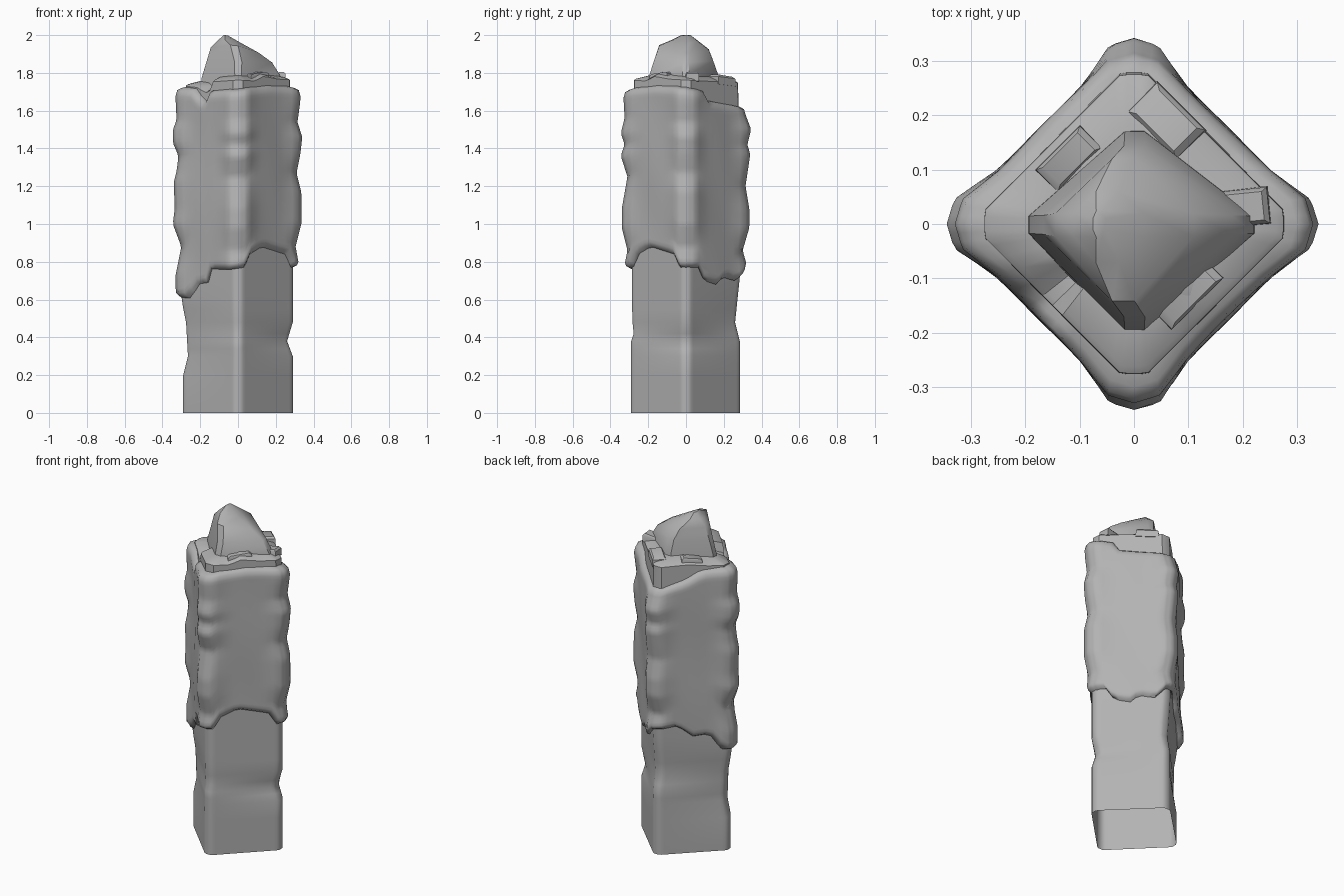
import bpy, bmesh, math

if "Cube" in bpy.data.objects:
    bpy.data.objects.remove(bpy.data.objects["Cube"])

FR = [-.44, -.36, -.28, -.2, -.13, -.09, -.045, 0, .045, .09, .13, .2, .28, .36, .44, .5]
TS = [k + f for k in range(4) for f in FR]   # perimeter: 0 front, 1 right, 2 back, 3 left
OUT = [(0, -1), (1, 0), (0, 1), (-1, 0)]

STONE = bpy.data.materials.new("dark_stone")
STONE.diffuse_color = (.45, .45, .45, 1)
STONE.use_nodes = True
STONE.node_tree.nodes["Principled BSDF"].inputs["Base Color"].default_value = STONE.diffuse_color


def lerp(pts, x):
    """Piecewise linear lookup in a short profile."""
    if x <= pts[0][0]:
        return pts[0][1]
    for (a, p), (b, q) in zip(pts, pts[1:]):
        if x <= b:
            return p + (q - p) * (x - a) / (b - a)
    return pts[-1][1]


def diamond(t, d, r, slope=0.0):
    """Point on a diamond of half diagonal d, its corners cut back to r."""
    k = math.floor(t + .5 - 1e-6)
    v = (t - k) * d
    u = min(d - abs(v), r - slope * abs(v))
    ox, oy = OUT[k % 4]
    return ox * u - oy * v, oy * u + ox * v


def loft(name, rings, angle=35, bottom=True):
    """Skin a stack of equal rings and close the ends."""
    bm = bmesh.new()
    vs = [[bm.verts.new(p) for p in ring] for ring in rings]
    n = len(rings[0])
    for a, b in zip(vs, vs[1:]):
        for i in range(n):
            j = (i + 1) % n
            bm.faces.new((a[i], a[j], b[j], b[i]))
    if bottom:
        bm.faces.new(vs[0][::-1])
    bm.faces.new(vs[-1])
    bmesh.ops.recalc_face_normals(bm, faces=bm.faces)
    me = bpy.data.meshes.new(name)
    bm.to_mesh(me)
    bm.free()
    me.materials.append(STONE)
    ob = bpy.data.objects.new(name, me)
    bpy.context.collection.objects.link(ob)
    bpy.ops.object.select_all(action='DESELECT')
    bpy.context.view_layer.objects.active = ob
    ob.select_set(True)
    bpy.ops.object.shade_smooth_by_angle(angle=math.radians(angle))
    return ob


# Plain lower post, open underneath: each corner has its own worn waist
POST = [
    [(0, .29), (.38, .29), (.40, .275), (.50, .285), (.75, .285)],
    [(0, .29), (.30, .29), (.38, .26), (.48, .29), (.75, .29)],
    [(0, .285), (.38, .285), (.48, .26), (.72, .285)],
    [(0, .29), (.20, .29), (.30, .265), (.48, .275), (.60, .30)],
]


def post_ring(z):
    ring = []
    for t in TS:
        k = math.floor(t + .5 - 1e-6) % 4
        j = math.floor(t) % 4
        w = t - math.floor(t)
        d = .02 + lerp(POST[j], z) * (1 - w) + lerp(POST[(j + 1) % 4], z) * w
        ring.append((*diamond(t, d, lerp(POST[k], z)), z))
    return ring


loft("post", [post_ring(z) for z in (0, .2, .3, .34, .38, .42, .48, .55, .62, .72, .95)],
     60, bottom=False)

# Rough upper crust: ragged lower edge, uneven top, knobbly corners
LOW = [(-.1, .76), (.1, .77), (.2, .84), (.4, .88), (.8, .84), (.9, .77), (1.2, .77), (1.3, .70),
       (1.5, .68), (1.6, .72), (1.8, .70), (1.95, .76), (2.3, .78), (2.5, .71), (2.7, .72),
       (2.85, .62), (3.05, .60), (3.22, .61), (3.35, .68), (3.75, .70), (3.88, .76), (4, .76)]
HIGH = [(-.5, 1.70), (0, 1.71), (.5, 1.73), (1, 1.72), (1.28, 1.70), (1.36, 1.65), (1.9, 1.62),
        (2.1, 1.62), (2.4, 1.66), (2.6, 1.71), (3, 1.72), (3.3, 1.71), (3.4, 1.65),
        (3.55, 1.65), (3.7, 1.70), (4, 1.71)]
KNOB = [
    [(.76, .33), (.86, .31), (.98, .34), (1.08, .34), (1.25, .31), (1.36, .345), (1.42, .325),
     (1.48, .345), (1.56, .325), (1.65, .33)],
    [(.77, .325), (.88, .305), (1.0, .335), (1.17, .335), (1.27, .31), (1.37, .33), (1.46, .34),
     (1.54, .315), (1.65, .33)],
    [(.77, .325), (.86, .30), (.98, .335), (1.08, .335), (1.2, .315), (1.3, .33), (1.37, .34),
     (1.42, .325), (1.5, .345), (1.58, .315)],
    [(.60, .31), (.64, .33), (.73, .33), (.88, .30), (1.0, .345), (1.08, .335), (1.22, .34),
     (1.28, .325), (1.36, .315), (1.43, .345), (1.5, .345), (1.55, .325), (1.65, .33)],
]


def crust_point(t, z, inset=0.0):
    k = math.floor(t + .5 - 1e-6)
    r = lerp(KNOB[k % 4], z)
    relief = .005 * math.sin(9 * z + 5 * t) * math.sin(math.pi * t) ** 2
    # knobs swell the faces next to each corner
    swell = max(0, r - .312) * max(0, 1 - max(0, abs(t - k) - .1) / .2)
    return (*diamond(t, .347 - inset + relief + swell, r - inset, .3), z)


crust = [[crust_point(t, lerp(LOW, t) + .035, .07) for t in TS],
         [crust_point(t, lerp(LOW, t), .035) for t in TS],
         [crust_point(t, lerp(LOW, t) + .012, .01) for t in TS]]
N = 44
for i in range(N + 1):
    crust.append([crust_point(t, (lerp(LOW, t) + .03) * (1 - i / N)
                              + (lerp(HIGH, t) - .04) * i / N) for t in TS])
for up, inset in ((-.012, .008), (.0, .03), (.015, .09)):
    crust.append([crust_point(t, lerp(HIGH, t) + up, inset) for t in TS])
loft("rough_crust", crust, 60)

# Broken ledge between crust and peak
EDGE = [(-.5, 1.76), (0, 1.77), (.3, 1.765), (.45, 1.79), (.7, 1.775), (1, 1.77), (1.3, 1.765),
        (2, 1.755), (2.45, 1.76), (2.7, 1.745), (3, 1.74), (3.3, 1.73), (3.42, 1.70),
        (3.55, 1.72), (3.7, 1.76), (4, 1.77)]


def ledge_ring(d, r, z=None, up=0):
    return [(*diamond(t, d, r), lerp(EDGE, t) + up if z is None else z) for t in TS]


loft("ledge", [ledge_ring(.305, .28, 1.58), ledge_ring(.30, .275, up=-.008),
               ledge_ring(.285, .262), ledge_ring(.20, .18, up=.02)], 30)


# Lopsided peak: each level lists front, right, back, left corner as (reach, height)
def peak_ring(corners, cx, cut):
    def corner(q):
        (ox, oy), (r, z) = OUT[q % 4], corners[q % 4]
        return cx + ox * r, oy * r, z
    pts = []
    for k in range(4):
        c, a, b = corner(k), corner(k - 1), corner(k + 1)
        for o, w in ((a, cut), (b, cut)):
            pts.append(tuple(c[i] + (o[i] - c[i]) * w for i in range(3)))
    return pts


loft("peak", [
    peak_ring([(.22, 1.70), (.25, 1.70), (.19, 1.70), (.215, 1.70)], 0, .08),
    peak_ring([(.215, 1.775), (.24, 1.79), (.185, 1.79), (.21, 1.77)], 0, .08),
    peak_ring([(.19, 1.86), (.20, 1.855), (.16, 1.865), (.185, 1.86)], 0, .10),
    peak_ring([(.165, 1.95), (.15, 1.90), (.14, 1.925), (.145, 1.93)], -.02, .14),
    peak_ring([(.095, 1.98), (.09, 1.95), (.08, 1.975), (.08, 1.965)], -.05, .25),
    peak_ring([(.035, 2.0), (.02, 1.995), (.035, 2.0), (.015, 2.0)], -.065, .3),
], 40)


# Low broken stones on the ledge
def chip(name, x, y, z, sx, sy, sz, turn):
    ca, sa = math.cos(turn), math.sin(turn)
    rings = []
    for h, s in ((-.5, 1), (.3, .95), (.5, .75)):
        rings.append([(x + s * (ca * a * sx - sa * b * sy) / 2,
                       y + s * (sa * a * sx + ca * b * sy) / 2, z + h * sz + .006 * a)
                      for a, b in ((-1, -1), (1, -1), (1, 1), (-1, 1))])
    loft(name, rings)


for i, c in enumerate([(.06, .19, 1.76, .13, .08, .05, -.785), (.20, .03, 1.775, .10, .07, .05, .1),
                       (-.12, .12, 1.755, .12, .06, .05, .785),
                       (.10, -.13, 1.775, .14, .05, .05, .785)]):
    chip(f"stone_chip_{i + 1}", *c)
